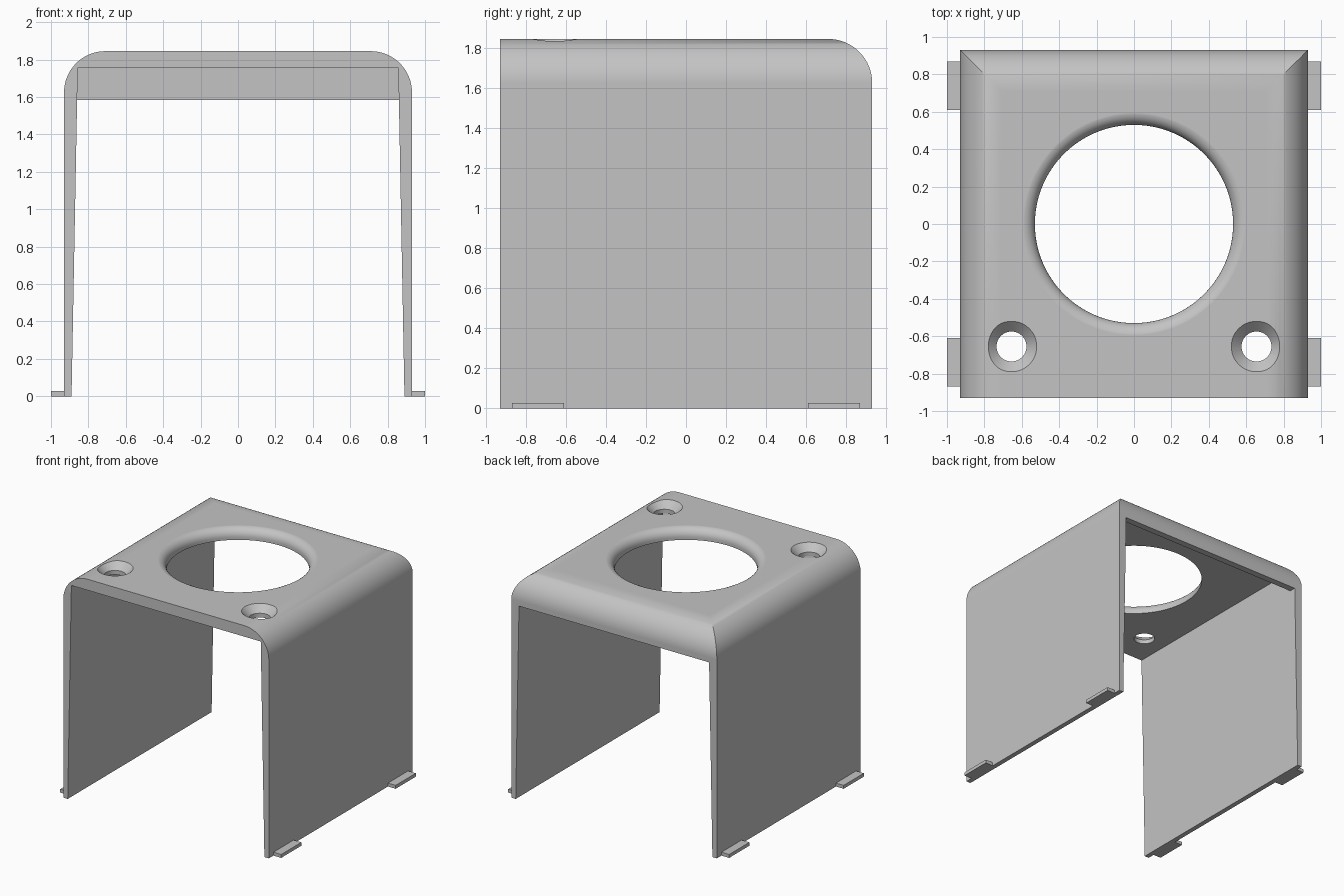
import bpy, bmesh
from math import sin, cos, pi, radians
from mathutils import Vector

default = bpy.data.objects.get("Cube")
if default:
    bpy.data.objects.remove(default, do_unlink=True)

HALF, TOP, ROUND = 0.93, 1.845, 0.22
CEILING, LIP_BOTTOM, LIP_INNER = 1.755, 1.585, 0.875

grey = bpy.data.materials.new("plain grey")
grey.use_nodes = True
grey.diffuse_color = (0.55, 0.55, 0.55, 1)
grey.node_tree.nodes["Principled BSDF"].inputs["Base Color"].default_value = (0.55, 0.55, 0.55, 1)


def finish(name, bm):
    bmesh.ops.recalc_face_normals(bm, faces=bm.faces)
    mesh = bpy.data.meshes.new(name)
    bm.to_mesh(mesh)
    bm.free()
    mesh.materials.append(grey)
    obj = bpy.data.objects.new(name, mesh)
    bpy.context.collection.objects.link(obj)
    return obj


def prism(name, profile, axis, start, end):
    """Extrude a (side, z) outline along x or y."""
    bm = bmesh.new()
    place = (lambda u, z: (u, start, z)) if axis == "y" else (lambda u, z: (start, u, z))
    face = bm.faces.new([bm.verts.new(place(u, z)) for u, z in profile])
    moved = bmesh.ops.extrude_face_region(bm, geom=[face])["geom"]
    step = Vector((0, end - start, 0)) if axis == "y" else Vector((end - start, 0, 0))
    bmesh.ops.translate(bm, vec=step, verts=[g for g in moved if isinstance(g, bmesh.types.BMVert)])
    return finish(name, bm)


def lathe(name, profile, x, y, steps):
    """Closed solid of revolution from (radius, z) pairs."""
    bm = bmesh.new()
    rings = [[bm.verts.new((x + r * cos(2 * pi * i / steps), y + r * sin(2 * pi * i / steps), z))
              for i in range(steps)] for r, z in profile]
    for low, high in zip(rings, rings[1:]):
        for i in range(steps):
            j = (i + 1) % steps
            bm.faces.new((low[i], low[j], high[j], high[i]))
    bm.faces.new(rings[0])
    bm.faces.new(rings[-1])
    return finish(name, bm)


def select(obj):
    bpy.ops.object.select_all(action="DESELECT")
    obj.select_set(True)
    bpy.context.view_layer.objects.active = obj


def combine(obj, other, operation):
    mod = obj.modifiers.new("cut", "BOOLEAN")
    mod.operation, mod.solver, mod.object = operation, "EXACT", other
    select(obj)
    bpy.ops.object.modifier_apply(modifier=mod.name)
    bpy.data.objects.remove(other, do_unlink=True)


def rounded_corner(steps=16):
    """Arc from the vertical wall up to the flat top."""
    angles = [pi / 2 * i / steps for i in range(steps + 1)]
    return [(HALF - ROUND + ROUND * cos(a), TOP - ROUND + ROUND * sin(a)) for a in angles]


def inner_half_width(z):
    return 0.89 - 0.033 * z / CEILING


def opening(name, height, y_end):
    """Tapered hollow between the side walls."""
    w_low, w_top = inner_half_width(-0.1), inner_half_width(height)
    outline = [(-w_low, -0.1), (w_low, -0.1), (w_top, height), (-w_top, height)]
    return prism(name, outline, "y", -1.1, y_end)


# Shell: arch with rounded shoulders, mitred into the rounded back edge
arc = rounded_corner()
arch = [(HALF, 0)] + arc + [(-u, z) for u, z in reversed(arc)] + [(-HALF, 0)]
shell = prism("cover_shell", arch, "y", -HALF, 1.1)
back_round = prism("back_round", [(-1.1, -0.1), (HALF, -0.1)] + arc + [(-1.1, TOP)], "x", -1.1, 1.1)
combine(shell, back_round, "INTERSECT")

# Hollow inside, leaving a short lip at the back
combine(shell, opening("hollow", CEILING, LIP_INNER), "DIFFERENCE")
combine(shell, opening("back_opening", LIP_BOTTOM, 1.1), "DIFFERENCE")

# Large round hole with a softened upper rim
RIM = 0.07
rim = [(0.53 + RIM * (1 - cos(a)), TOP + 0.0005 - RIM + RIM * sin(a))
       for a in [pi / 2 * i / 8 for i in range(9)]]
combine(shell, lathe("large_hole", [(0.53, 1.6)] + rim + [(0.53 + RIM, 2)], 0, 0, 96), "DIFFERENCE")

# Countersunk screw holes near the front
for side in (-1, 1):
    sink = [(0.08, 1.6), (0.08, TOP - 0.055), (0.135, TOP), (0.145, TOP + 0.01), (0.145, 2)]
    combine(shell, lathe("screw_hole", sink, side * 0.655, -0.655, 48), "DIFFERENCE")

select(shell)
bpy.ops.object.shade_smooth_by_angle(angle=radians(30))
weighted = shell.modifiers.new("even shading", "WEIGHTED_NORMAL")
weighted.keep_sharp = True

# Small feet tabs on the outside of both walls
for side, side_name in ((-1, "right"), (1, "left")):
    for end, end_name in ((-1, "front"), (1, "back")):
        y = end * 0.74
        outline = [(y - 0.13, 0), (y + 0.13, 0), (y + 0.13, 0.028), (y - 0.13, 0.028)]
        prism(f"{end_name}_{side_name}_tab", outline, "x", side * 0.92, side * 1.0)
